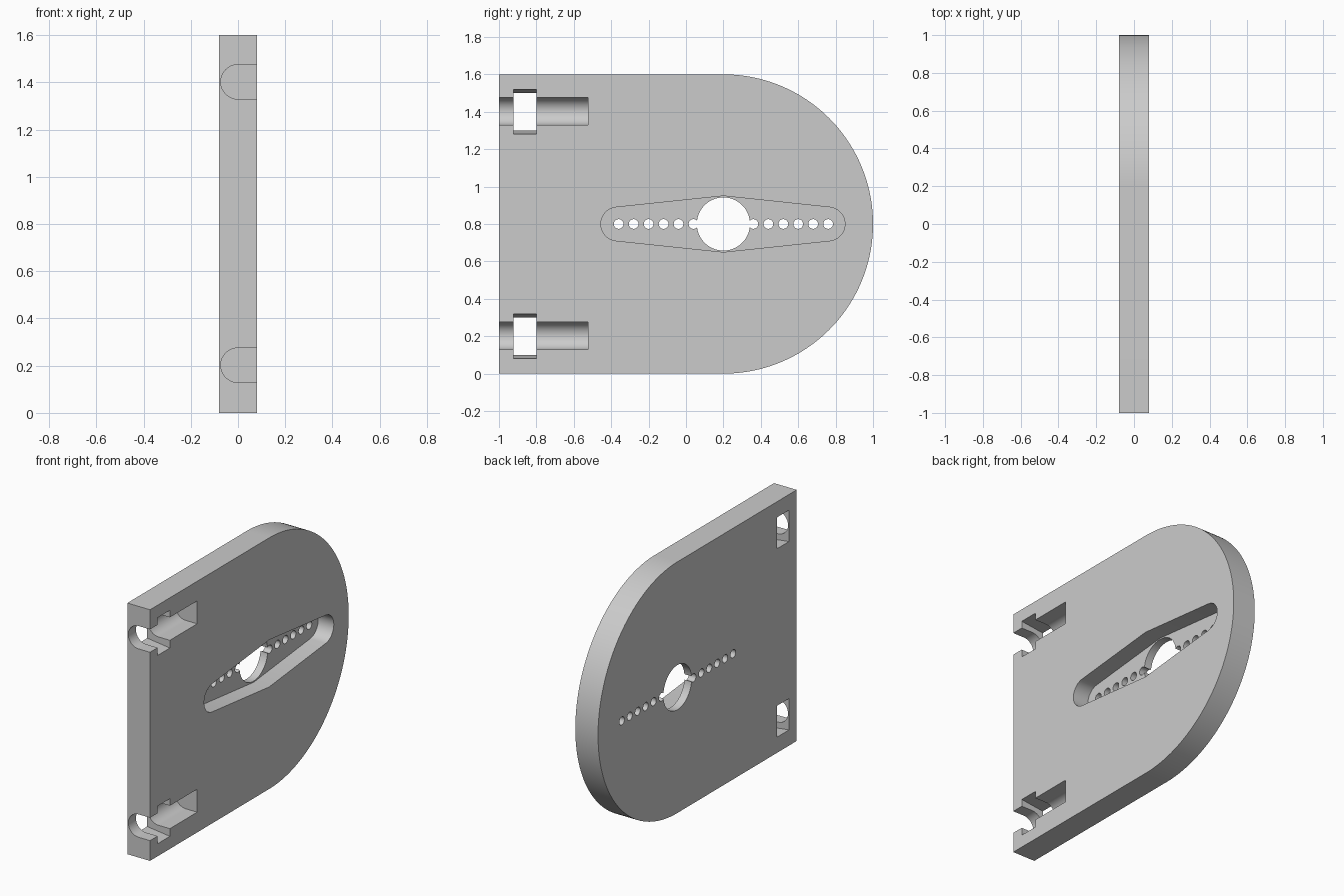
import bpy, bmesh
from math import sin, cos, pi, radians
from mathutils import Vector

cube = bpy.data.objects.get("Cube")
if cube:
    bpy.data.objects.remove(cube, do_unlink=True)

HALF = 0.08            # half thickness of the plate
HUB_Y, HUB_Z = 0.2, 0.8

grey = bpy.data.materials.new("plain grey")
grey.use_nodes = True
grey.diffuse_color = (0.6, 0.6, 0.6, 1)
grey.node_tree.nodes["Principled BSDF"].inputs["Base Color"].default_value = (0.6, 0.6, 0.6, 1)


def arc(cu, cv, r, start, end, n):
    """Points on an arc, angles in degrees."""
    angles = [radians(start + (end - start) * i / n) for i in range(n + 1)]
    return [(cu + r * cos(a), cv + r * sin(a)) for a in angles]


def prism(name, points, push):
    """Extrude a closed flat outline along a vector."""
    bm = bmesh.new()
    face = bm.faces.new([bm.verts.new(p) for p in points])
    ext = bmesh.ops.extrude_face_region(bm, geom=[face])
    verts = [v for v in ext["geom"] if isinstance(v, bmesh.types.BMVert)]
    bmesh.ops.translate(bm, verts=verts, vec=Vector(push))
    bmesh.ops.recalc_face_normals(bm, faces=bm.faces)
    mesh = bpy.data.meshes.new(name)
    bm.to_mesh(mesh)
    bm.free()
    mesh.materials.append(grey)
    obj = bpy.data.objects.new(name, mesh)
    bpy.context.collection.objects.link(obj)
    return obj


def across(name, outline, x0, x1):
    """Outline in y, z pushed through the thickness."""
    return prism(name, [(x0, y, z) for y, z in outline], (x1 - x0, 0, 0))


def along(name, outline, y0, y1):
    """Outline in x, z pushed along the plate."""
    return prism(name, [(x, y0, z) for x, z in outline], (0, y1 - y0, 0))


# Plate with one round end
outline = [(-1, 1.6), (-1, 0)] + arc(HUB_Y, HUB_Z, 0.8, -90, 90, 96)
plate = across("plate", outline, -HALF, HALF)
cutters = []

# Tapered lever-arm pocket with rounded tips and a wide middle
tip = 0.09
pocket = [(HUB_Y, HUB_Z - 0.15)]
pocket += arc(0.76, HUB_Z, tip, -84, 84, 24)
pocket += [(HUB_Y, HUB_Z + 0.15)]
pocket += arc(-0.365, HUB_Z, tip, 96, 264, 24)
cutters.append(across("arm_pocket_cutter", pocket, -0.03, 0.2))

# Central hole, then a row of small holes on either side
cutters.append(across("hub_hole_cutter", arc(HUB_Y, HUB_Z, 0.142, 0, 357, 119), -0.2, 0.2))
for side in (-1, 1):
    for i in range(6):
        y = HUB_Y + side * (0.16 + 0.08 * i)
        cutters.append(across("small_hole_cutter", arc(y, HUB_Z, 0.026, 0, 345, 23), -0.2, 0.2))

# Round-bottomed bolt channels with tapered nut slots
for z in (0.2, 1.4):
    bolt = [(0.2, z + 0.073)] + arc(0, z + 0.002, 0.073, 90, 270, 32) + [(0.2, z - 0.071)]
    bolt[0] = (0.2, z + 0.075)
    cutters.append(along("bolt_channel_cutter", bolt, -1.1, -0.525))
    nut = [(-0.1, z - 0.0975), (0.1, z - 0.1225), (0.1, z + 0.1225), (-0.1, z + 0.0975)]
    cutters.append(along("nut_slot_cutter", nut, -0.923, -0.8))

# Cut everything out of the plate
for cutter in cutters:
    cutter.hide_render = True
    mod = plate.modifiers.new("cut", "BOOLEAN")
    mod.operation = "DIFFERENCE"
    mod.solver = "EXACT"
    mod.object = cutter

graph = bpy.context.evaluated_depsgraph_get()
finished = bpy.data.meshes.new_from_object(plate.evaluated_get(graph))
plate.modifiers.clear()
plate.data = finished
for cutter in cutters:
    bpy.data.objects.remove(cutter, do_unlink=True)

# Smooth the round walls, keep the edges crisp
bpy.ops.object.select_all(action="DESELECT")
plate.select_set(True)
bpy.context.view_layer.objects.active = plate
bpy.ops.object.shade_smooth_by_angle(angle=radians(25))
